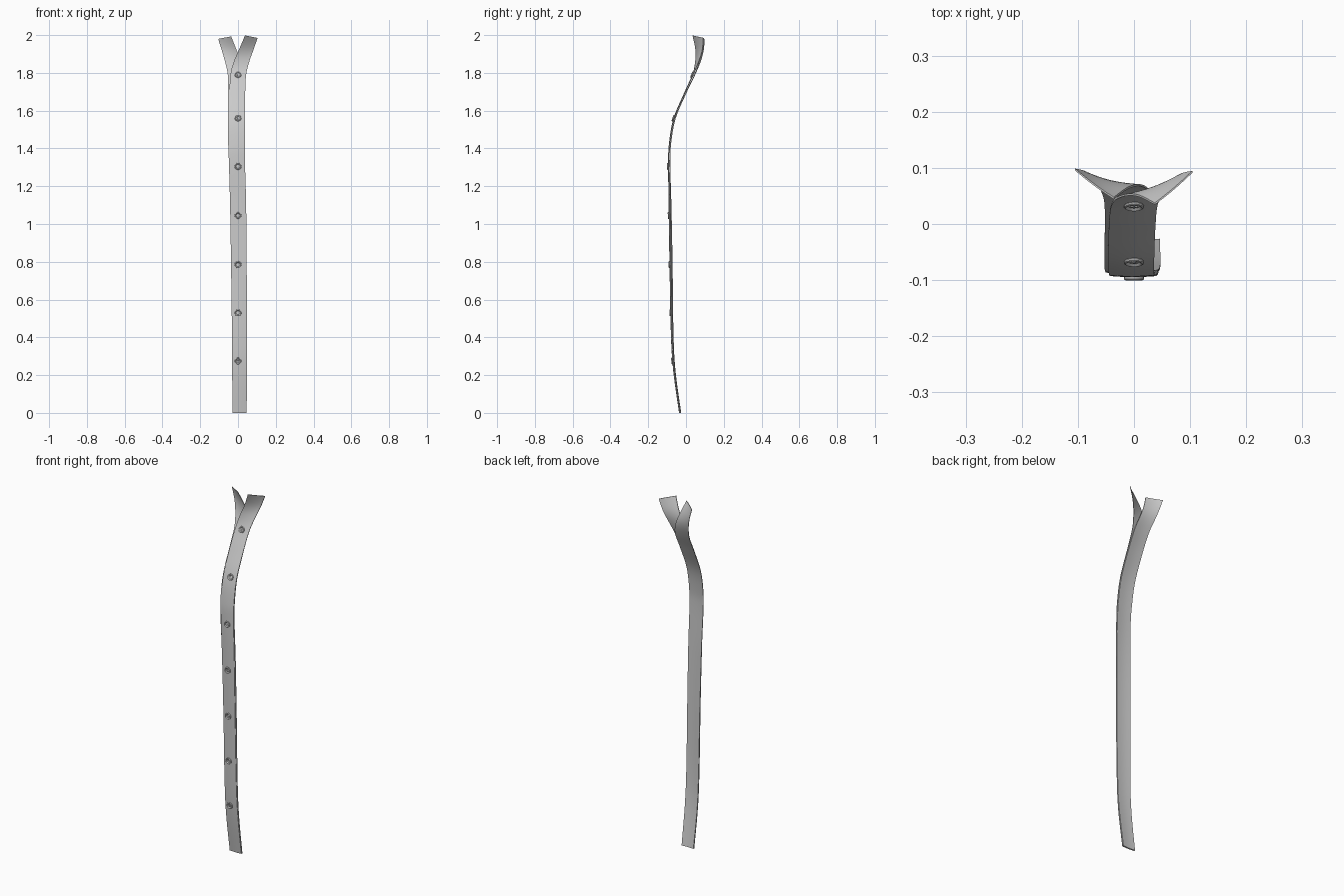
import bpy, bmesh, math
from mathutils import Vector, Matrix

if "Cube" in bpy.data.objects:
    bpy.data.objects.remove(bpy.data.objects["Cube"])

# (left x, y, z, right x, y, z) rows up each strip of cloth
FRONT = [
    (-.028, -.032, 0, .046, -.034, 0),
    (-.030, -.062, .22, .046, -.065, .22),
    (-.031, -.074, .42, .045, -.078, .42),
    (-.034, -.080, .80, .043, -.086, .80),
    (-.038, -.086, 1.10, .041, -.090, 1.10),
    (-.042, -.091, 1.32, .037, -.091, 1.32),
    (-.045, -.086, 1.43, .036, -.086, 1.43),
    (-.046, -.063, 1.56, .036, -.062, 1.56),
    (-.045, -.009, 1.69, .038, -.007, 1.69),
    (-.040, .035, 1.79, .043, .039, 1.79),
    (-.022, .050, 1.86, .060, .068, 1.86),
    (.006, .051, 1.925, .081, .087, 1.92),
    (.037, .036, 1.998, .104, .093, 1.985),
]
BACK = [
    (-.028, -.027, 0, .046, -.028, 0),
    (-.031, -.057, .22, .047, -.059, .22),
    (-.032, -.068, .42, .047, -.072, .42),
    (-.037, -.073, .80, .046, -.079, .80),
    (-.042, -.079, 1.10, .043, -.083, 1.10),
    (-.048, -.085, 1.32, .037, -.085, 1.32),
    (-.052, -.080, 1.43, .035, -.080, 1.43),
    (-.053, -.056, 1.56, .034, -.056, 1.56),
    (-.052, -.001, 1.69, .035, -.001, 1.69),
    (-.054, .047, 1.79, .034, .047, 1.79),
    (-.069, .076, 1.86, .016, .068, 1.86),
    (-.086, .092, 1.92, -.009, .065, 1.925),
    (-.105, .097, 1.98, -.036, .046, 1.993),
]


def smooth_rows(rows, steps=6):
    """Catmull-Rom interpolation between the rows."""
    out = []
    for i in range(len(rows) - 1):
        p0, p1 = rows[max(i - 1, 0)], rows[i]
        p2, p3 = rows[i + 1], rows[min(i + 2, len(rows) - 1)]
        for s in range(steps):
            t = s / steps
            out.append([.5 * (2*b + (c-a)*t + (2*a-5*b+4*c-d)*t*t + (3*b-a-3*c+d)*t**3)
                        for a, b, c, d in zip(p0, p1, p2, p3)])
    return out + [list(rows[-1])]


def finish(name, bm):
    bmesh.ops.recalc_face_normals(bm, faces=bm.faces)
    me = bpy.data.meshes.new(name)
    bm.to_mesh(me)
    bm.free()
    ob = bpy.data.objects.new(name, me)
    bpy.context.collection.objects.link(ob)
    bpy.ops.object.select_all(action='DESELECT')
    bpy.context.view_layer.objects.active = ob
    ob.select_set(True)
    bpy.ops.object.shade_smooth_by_angle(angle=math.radians(40))
    return ob


def strip(name, rows, thick=.0035, cols=8):
    bm = bmesh.new()
    layers = []
    for off in (-thick / 2, thick / 2):
        grid = []
        for r in rows:
            a, b = Vector(r[:3]), Vector(r[3:])
            line = []
            for j in range(cols + 1):
                t = j / cols
                p = a.lerp(b, t)
                p.y += off - .002 * math.sin(math.pi * t)
                line.append(bm.verts.new(p))
            grid.append(line)
        layers.append(grid)
        for g, h in zip(grid, grid[1:]):
            for j in range(cols):
                bm.faces.new((g[j], g[j+1], h[j+1], h[j]))
    # close the rim between the two cloth faces
    def rim(g):
        return ([l[0] for l in g] + g[-1][1:] + [l[-1] for l in g[-2::-1]] + g[0][-2:0:-1])
    f, b = rim(layers[0]), rim(layers[1])
    for i in range(len(f)):
        k = (i + 1) % len(f)
        bm.faces.new((f[i], f[k], b[k], b[i]))
    return finish(name, bm)


def button(name, pos, normal, turn):
    bm = bmesh.new()
    # turned disc with a raised rim
    profile = [(0, .002), (.010, .002), (.012, .0045), (.015, .006),
               (.0175, .0045), (.018, .002), (.016, -.001), (0, -.001)]
    vs = [bm.verts.new((r, 0, z)) for r, z in profile]
    es = [bm.edges.new(e) for e in zip(vs, vs[1:])]
    bmesh.ops.spin(bm, geom=vs + es, cent=(0, 0, 0), axis=(0, 0, 1),
                   angle=math.tau, steps=24, use_duplicate=False)
    bmesh.ops.remove_doubles(bm, verts=bm.verts, dist=1e-5)
    # crossed sewing threads
    for a in (0, math.pi / 2):
        m = (Matrix.Rotation(a, 4, 'Z') @ Matrix.Translation((0, 0, .0028))
             @ Matrix.Diagonal((.013, .0025, .0025, 1)))
        bmesh.ops.create_cube(bm, size=1, matrix=m)
    ob = finish(name, bm)
    ob.matrix_world = (Matrix.Translation(pos) @ normal.to_track_quat('Z', 'Y').to_matrix().to_4x4()
                       @ Matrix.Rotation(turn, 4, 'Z'))


front_rows = smooth_rows(FRONT)
strip("front_placket", front_rows)
strip("back_placket", smooth_rows(BACK))

# buttons following the slope of the front strip
for i, z in enumerate((.275, .53, .785, 1.045, 1.305, 1.56, 1.79)):
    k = next(n for n, r in enumerate(front_rows) if r[2] > z)
    a, b = front_rows[k - 1], front_rows[k]
    t = (z - a[2]) / (b[2] - a[2])
    u = (0 - a[0]) / (a[3] - a[0])
    ya, yb = (r[1] + (r[4] - r[1]) * u for r in (a, b))
    n = Vector((0, -(b[2] - a[2]), yb - ya)).normalized()
    pos = Vector((0, ya + (yb - ya) * t - .0035, z))
    button(f"button_{i + 1}", pos, n, i * .5)
